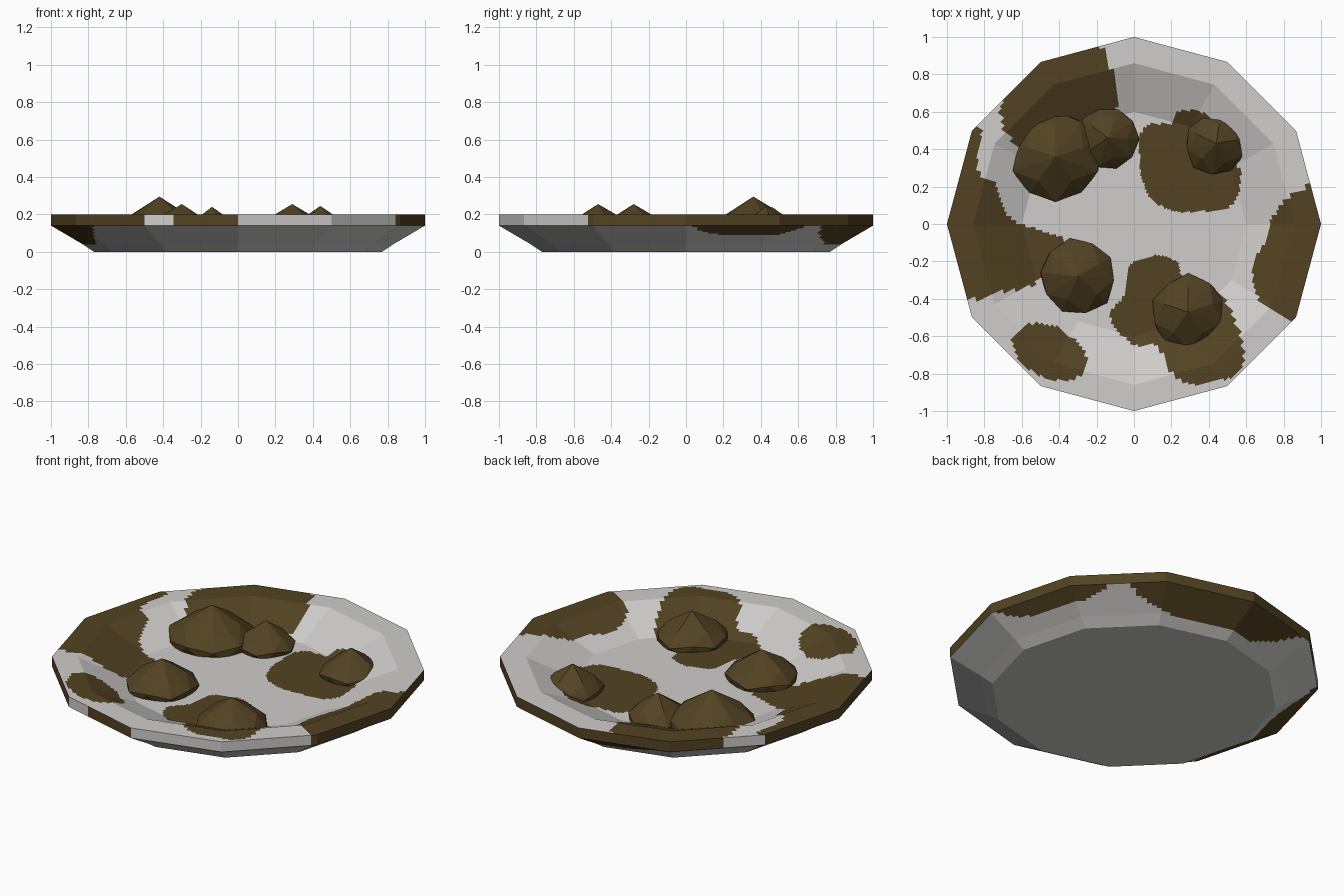
import bpy, bmesh, math, random
from math import sin, cos, pi, radians, degrees, atan2

if "Cube" in bpy.data.objects:
    bpy.data.objects.remove(bpy.data.objects["Cube"])
random.seed(4)

def material(name, rgb):
    m = bpy.data.materials.new(name)
    m.diffuse_color = (*rgb, 1)
    m.use_nodes = True
    m.node_tree.nodes["Principled BSDF"].inputs["Base Color"].default_value = m.diffuse_color
    return m

WHITE = material("plate_white", (0.62, 0.61, 0.60))
BROWN = material("dirt_brown", (0.085, 0.055, 0.016))

def finish(name, bm, mats):
    bmesh.ops.recalc_face_normals(bm, faces=bm.faces)
    me = bpy.data.meshes.new(name)
    bm.to_mesh(me)
    bm.free()
    for m in mats:
        me.materials.append(m)
    ob = bpy.data.objects.new(name, me)
    bpy.context.collection.objects.link(ob)
    return ob

# Stain outlines on the top of the plate (x, y)
STAINS = [
    [(-.72, .66), (-.55, .95), (-.19, .97), (-.14, .90), (-.08, .68), (-.10, .57), (-.2, .5), (-.5, .35), (-.63, .42), (-.70, .5)],
    [(-.87, .53), (-.81, .53), (-.85, .27), (-.74, .24), (-.68, .02), (-.48, -.04), (-.35, -.08), (-.4, -.22),
     (-.57, -.35), (-.75, -.36), (-.83, -.41), (-.93, -.39), (-1.05, 0)],
    [(-.66, -.62), (-.58, -.53), (-.42, -.54), (-.27, -.65), (-.24, -.76), (-.32, -.84), (-.47, -.83), (-.62, -.74)],
    [(-.03, -.2), (.13, -.16), (.24, -.2), (.25, -.28), (.45, -.35), (.53, -.48), (.6, -.7), (.57, -.8),
     (.35, -.87), (.2, -.82), (.13, -.64), (0, -.66), (-.13, -.53), (-.12, -.45), (-.04, -.38)],
    [(.97, .23), (.80, .13), (.73, .02), (.72, -.08), (.63, -.2), (.64, -.38), (.75, -.48), (.9, -.54), (1.05, 0)],
    [(.03, .5), (.1, .54), (.2, .53), (.23, .6), (.32, .61), (.4, .58), (.5, .4), (.58, .27), (.55, .1),
     (.42, .07), (.22, .06), (.08, .13), (.03, .28)],
]
# Stained stretches of the side (degrees) and underside (centre, half width, lowest z)
SIDE = [(-32, 136), (150, 240), (250, 270)]
UNDER = [(22, 20, .09), (82, 34, .035), (182, 35, .035)]

def rounded(pts):
    """Corner-cutting to soften a closed outline."""
    for _ in range(2):
        pts = [(a[0] * u + b[0] * (1 - u), a[1] * u + b[1] * (1 - u))
               for a, b in zip(pts, pts[1:] + pts[:1]) for u in (.8, .2)]
    return pts

def inside(x, y, poly):
    hit = False
    for (ax, ay), (bx, by) in zip(poly, poly[1:] + poly[:1]):
        if (ay > y) != (by > y) and x < (bx - ax) * (y - ay) / (by - ay) + ax:
            hit = not hit
    return hit

OUTLINES = [rounded(p) for p in STAINS]

def stained(x, y, z, zone):
    a = degrees(atan2(y, x)) % 360
    if zone == "top":
        return any(inside(x, y, p) for p in OUTLINES)
    if zone == "side":
        return any(lo <= a <= hi or lo <= a - 360 <= hi for lo, hi in SIDE)
    for c, w, low in UNDER:
        d = abs((a - c + 180) % 360 - 180) / w
        if d < 1 and z > .14 - (.14 - low) * (1 - d ** 4):
            return True
    return False

# Twelve-sided plate: profile rings cut finely so the stains follow the faces
SIDES, CUT = 12, 16
PROFILE = [(0, .09, "top", 0), (.6, .09, "top", 36), (.86, .2, "top", 16), (1, .2, "top", 9),
           (1, .14, "side", 1), (.83, .04, "under", 12), (.77, 0, "under", 3), (0, 0, "base", 1)]

def plate():
    bm = bmesh.new()
    dirs = []
    for s in range(SIDES):
        a, b = 2 * pi * s / SIDES, 2 * pi * (s + 1) / SIDES
        for k in range(CUT):
            t = k / CUT
            dirs.append((cos(a) * (1 - t) + cos(b) * t, sin(a) * (1 - t) + sin(b) * t))
    n = len(dirs)
    prev = [bm.verts.new((0, 0, PROFILE[0][1]))] * n
    for (r0, z0, _, _), (r1, z1, zone, steps) in zip(PROFILE, PROFILE[1:]):
        for i in range(1, steps + 1):
            t = i / steps
            r, z = r0 + (r1 - r0) * t, z0 + (z1 - z0) * t
            if r == 0:
                f = bm.faces.new(prev)
                break
            ring = [bm.verts.new((x * r, y * r, z)) for x, y in dirs]
            for j in range(n):
                k = (j + 1) % n
                quad = [prev[j], prev[k], ring[k], ring[j]]
                f = bm.faces.new(list(dict.fromkeys(quad)))
                f.material_index = int(stained(*f.calc_center_median(), zone))
            prev = ring
    finish("plate", bm, [WHITE, BROWN])

plate()

# Faceted dirt lumps: pointed five-sided cap over a ten-sided skirt
def lump(name, x, y, r, top, turn):
    bm = bmesh.new()
    bm.verts.new((x, y, top))
    h = top - .07
    for count, rad, z, off in [(5, .66, top - .42 * h, 0), (5, .97, .07 + .3 * h, 36), (5, 1, .07 + .2 * h, 0), (10, .93, .07, 18)]:
        for i in range(count):
            a = radians(turn + off + i * 360 / count)
            q = r * rad * random.uniform(.95, 1.04)
            bm.verts.new((x + q * cos(a), y + q * sin(a), z))
    bmesh.ops.convex_hull(bm, input=bm.verts)
    finish(name, bm, [BROWN])

lump("large_lump", -.42, .36, .245, .295, 90)
lump("small_lump", -.14, .46, .165, .24, 70)
lump("left_lump", -.30, -.28, .205, .255, 30)
lump("front_lump", .29, -.47, .20, .255, 90)
lump("back_lump", .44, .43, .17, .245, 10)
